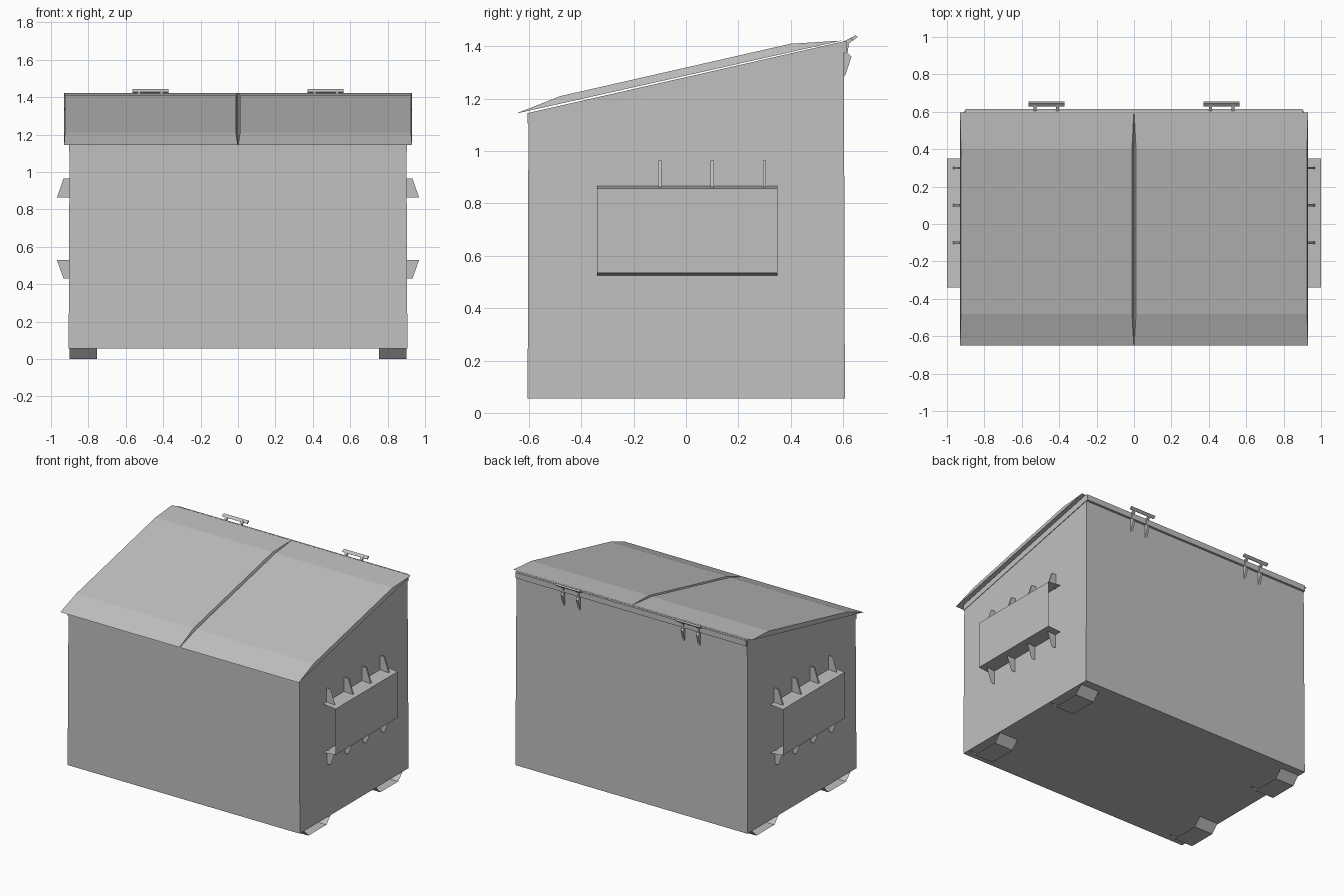
import bpy, bmesh
from mathutils import Vector

if "Cube" in bpy.data.objects:
    bpy.data.objects.remove(bpy.data.objects["Cube"], do_unlink=True)

GREY = (0.53, 0.53, 0.53, 1)
steel = bpy.data.materials.new("grey steel")
steel.use_nodes = True
steel.diffuse_color = GREY
steel.node_tree.nodes["Principled BSDF"].inputs["Base Color"].default_value = GREY


def extrude(name, profile, axis, start, end, closed=True, mirror=(False, False), shape=None):
    """Sweep a profile along x (profile in y, z) or y (profile in x, z).
    An open profile gives a bent sheet; shape may adjust each vertex."""
    def place(p, t):
        return Vector((t, p[0], p[1])) if axis == "x" else Vector((p[0], t, p[1]))
    bm = bmesh.new()
    rings = [[bm.verts.new(place(p, t)) for p in profile] for t in (start, end)]
    a, b = rings
    n = len(profile)
    if start == end:
        bm.faces.new(a)
        bmesh.ops.delete(bm, geom=b, context="VERTS")
    else:
        for i in range(n if closed else n - 1):
            j = (i + 1) % n
            bm.faces.new((a[i], a[j], b[j], b[i]))
        if closed:
            bm.faces.new(a)
            bm.faces.new(b)
    if shape:
        for v in bm.verts:
            shape(v.co)
    bmesh.ops.recalc_face_normals(bm, faces=bm.faces)
    mesh = bpy.data.meshes.new(name)
    bm.to_mesh(mesh)
    bm.free()
    mesh.materials.append(steel)
    obj = bpy.data.objects.new(name, mesh)
    bpy.context.collection.objects.link(obj)
    if any(mirror):
        m = obj.modifiers.new("Mirror", "MIRROR")
        m.use_axis = (mirror[0], mirror[1], False)
        m.use_mirror_merge = False
    return obj


BOTH_SIDES = (True, False)
ALL_CORNERS = (True, True)


# Container with a slight taper towards the top
def taper(co):
    co.x *= 1 - 0.005 * co.z


extrude("container", [(-0.605, 0.055), (0.607, 0.055), (0.603, 1.40), (-0.602, 1.13)],
        "x", -0.906, 0.906, shape=taper)

# Sloping rim around the opening
extrude("rim", [(-0.606, 1.105), (0.606, 1.375), (0.606, 1.42), (-0.606, 1.145)],
        "x", -0.904, 0.904)
extrude("rear_rim_lip", [(0.6, 1.375), (0.615, 1.378), (0.615, 1.417), (0.6, 1.42)],
        "x", -0.9, 0.9)


# Pair of lids whose raised crown draws in at the sides
def draw_in(co):
    if -0.6 < co.y < 0.5 and co.z > 1.16 + 0.22 * (co.y + 0.65):
        co.x += 0.01 if co.x < 0.4 else -0.005


extrude("lid", [(-0.65, 1.143), (-0.48, 1.21), (0.40, 1.41), (0.595, 1.422)],
        "x", 0.001, 0.93, mirror=BOTH_SIDES, shape=draw_in)

# Open-ended lifting sleeves on both sides
extrude("lifting_sleeve", [(0.90, 0.867), (1.0, 0.858), (1.0, 0.534), (0.90, 0.525)],
        "y", -0.34, 0.35, closed=False, mirror=BOTH_SIDES)

# Gusset ribs above and below each sleeve
for y in (-0.3, -0.1, 0.1, 0.3):
    for label, base, tip in (("upper", 0.863, 0.965), ("lower", 0.528, 0.43)):
        half = 0.006 if label == "upper" and y > -0.2 else 0
        extrude(label + "_gusset", [(0.90, base), (0.968, base), (0.933, tip), (0.90, tip)],
                "y", y - half, y + half, mirror=BOTH_SIDES)

# Bent-sheet skids under the four corners
extrude("skid", [(0.25, 0.055), (0.30, 0), (0.50, 0), (0.55, 0.055)],
        "x", 0.755, 0.90, closed=False, mirror=ALL_CORNERS)

# Rear hinges: two hooked brackets carrying a bar
HINGE_X = 0.468
for offset in (-0.06, 0.06):
    x = HINGE_X + offset
    extrude("hinge_bracket", [(0.605, 1.28), (0.632, 1.36), (0.617, 1.375), (0.605, 1.375)],
            "x", x - 0.008, x + 0.008, mirror=BOTH_SIDES)
    extrude("hinge_arm", [(0.605, 1.375), (0.617, 1.375), (0.622, 1.41), (0.645, 1.43),
                          (0.635, 1.435), (0.605, 1.42)],
            "x", x - 0.008, x + 0.008, mirror=BOTH_SIDES)
extrude("hinge_bar", [(0.628, 1.428), (0.638, 1.422), (0.656, 1.436), (0.646, 1.443)],
        "x", HINGE_X - 0.097, HINGE_X + 0.097, mirror=BOTH_SIDES)
